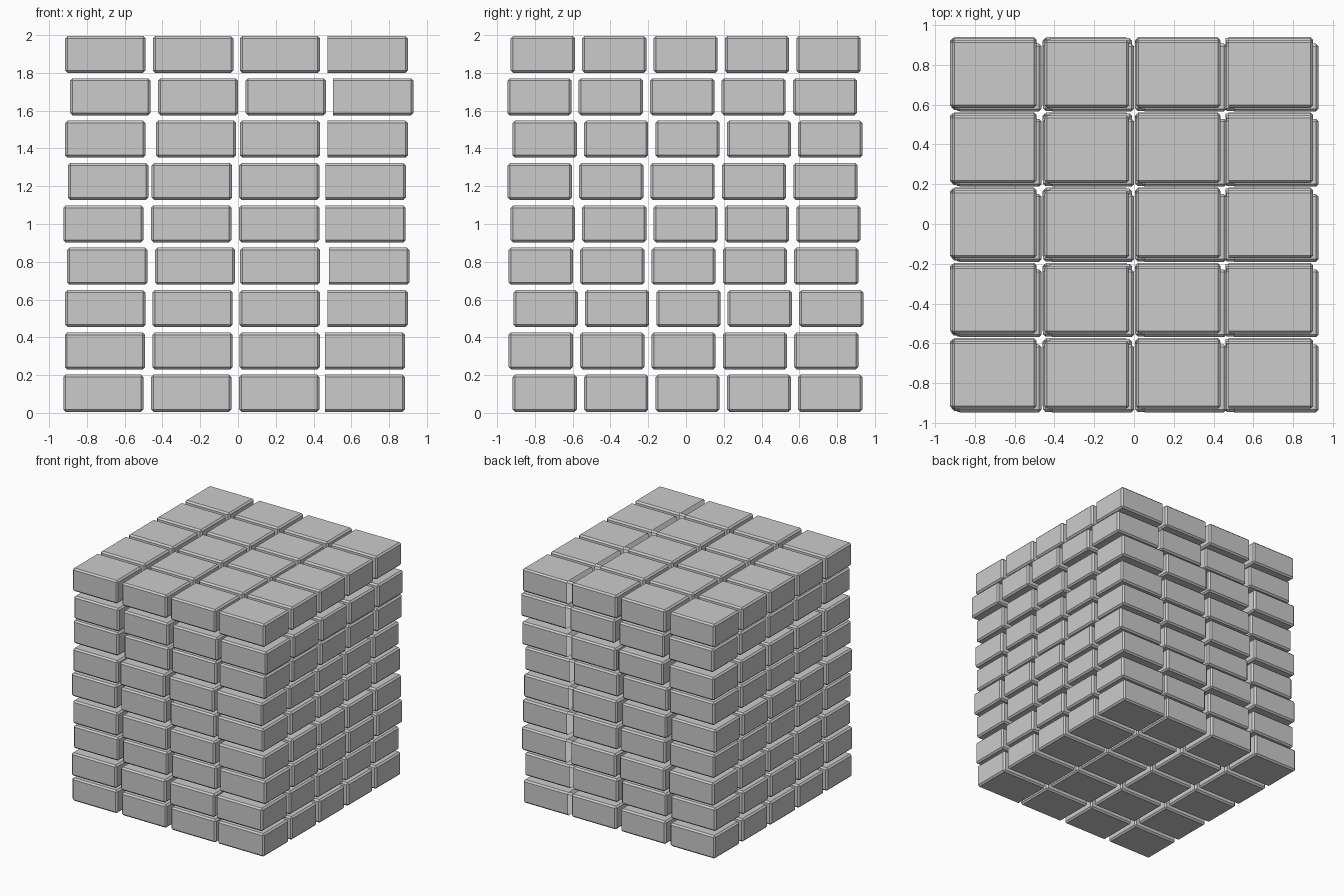
import bpy, bmesh
from mathutils import Vector

if "Cube" in bpy.data.objects:
    bpy.data.objects.remove(bpy.data.objects["Cube"])

W, D, H = 0.425, 0.34, 0.196      # block size
PITCH_Y, PITCH_Z, Z0 = 0.378, 0.2242, 0.006
BEVEL = 0.013

# left edges of the four columns for each course, bottom to top
COLUMNS = [
    (-0.925, -0.460, 0.006, 0.460),
    (-0.917, -0.453, 0.008, 0.460),
    (-0.915, -0.453, 0.008, 0.474),
    (-0.905, -0.440, 0.010, 0.482),
    (-0.925, -0.460, 0.006, 0.463),
    (-0.900, -0.457, 0.006, 0.464),
    (-0.915, -0.435, 0.010, 0.474),
    (-0.889, -0.424, 0.040, 0.503),
    (-0.915, -0.450, 0.010, 0.474),
]
# depth shift of each course
SHIFT_Y = [0.008, -0.013, 0.013, -0.013, -0.002, -0.018, 0.008, -0.020, -0.002]


def add_block(bm, x0, x1, y, z0):
    """Chamfered block between x0 and x1, centred on y, resting at z0."""
    verts = bmesh.ops.create_cube(bm, size=1)["verts"]
    for v in verts:
        v.co = Vector(((x0 + x1) / 2 + v.co.x * (x1 - x0),
                       y + v.co.y * D, z0 + H / 2 + v.co.z * H))
    edges = list({e for v in verts for e in v.link_edges})
    bmesh.ops.bevel(bm, geom=edges, offset=BEVEL, segments=1,
                    profile=0.5, affect='EDGES')


for course, (columns, shift) in enumerate(zip(COLUMNS, SHIFT_Y)):
    bm = bmesh.new()
    z = Z0 + course * PITCH_Z
    for i, x in enumerate(columns):
        # the last column is open on its inner side
        start = x - BEVEL if i == 3 else x
        for row in range(5):
            add_block(bm, start, x + W, shift + (row - 2) * PITCH_Y, z)
    inner = [f for f in bm.faces
             if columns[3] - 2 * BEVEL < f.calc_center_median().x < columns[3] - 0.001]
    bmesh.ops.delete(bm, geom=inner, context='FACES')
    mesh = bpy.data.meshes.new(f"block_course_{course + 1}")
    bm.to_mesh(mesh)
    bm.free()
    bpy.context.collection.objects.link(bpy.data.objects.new(mesh.name, mesh))
